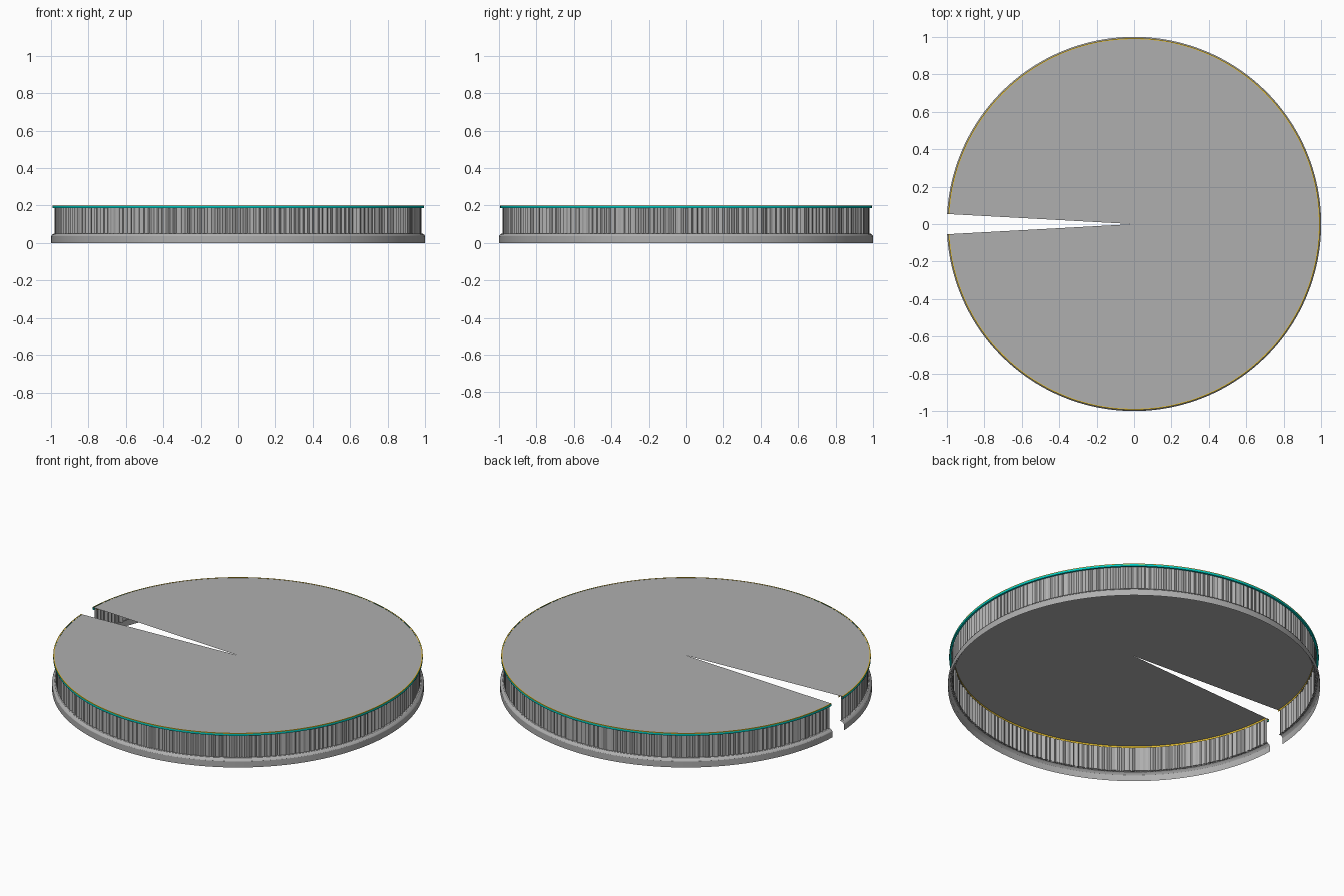
import bpy, math, random

if "Cube" in bpy.data.objects:
    bpy.data.objects.remove(bpy.data.objects["Cube"])

random.seed(4)
GAP = math.radians(3.1)          # half angle of the open wedge at -x
START, END = -math.pi + GAP, math.pi - GAP
GREY = (0.43, 0.43, 0.43, 1)
GOLD = (0.75, 0.5, 0.03, 1)
TEAL = (0.0, 0.6, 0.55, 1)


def make(name, verts, faces, color=GREY, smooth=False):
    mesh = bpy.data.meshes.new(name)
    mesh.from_pydata(verts, [], faces)
    mesh.update()
    obj = bpy.data.objects.new(name, mesh)
    bpy.context.collection.objects.link(obj)
    mat = bpy.data.materials.new(name + "_paint")
    mat.diffuse_color = color
    mat.use_nodes = True
    mat.node_tree.nodes["Principled BSDF"].inputs["Base Color"].default_value = mat.diffuse_color
    mesh.materials.append(mat)
    if smooth:
        bpy.context.view_layer.objects.active = obj
        obj.select_set(True)
        bpy.ops.object.shade_smooth_by_angle(angle=math.radians(30))
        obj.select_set(False)
    return obj


def sweep(name, profile, n=180, color=GREY, smooth=True):
    """Turn an open (radius, z) profile around z, leaving the wedge open."""
    verts, faces, k = [], [], len(profile)
    for i in range(n + 1):
        a = START + (END - START) * i / n
        verts += [(r * math.cos(a), r * math.sin(a), z) for r, z in profile]
    for i in range(n):
        for j in range(k - 1):
            p = i * k + j
            faces.append((p, p + k, p + k + 1, p + 1))
    return make(name, verts, faces, color, smooth)


# Flat top with a wedge cut out, as a fan
N = 180
angles = [START + (END - START) * i / N for i in range(N + 1)]
rim = [(0.988 * math.cos(a), 0.988 * math.sin(a), 0.199) for a in angles]
make("stage_top", [(0, 0, 0.199)] + rim, [(0, i, i + 1) for i in range(1, N + 1)])

# Coloured trim around the top edge
sweep("gold_edge", [(0.988, 0.2), (0.994, 0.2), (0.994, 0.196)], color=GOLD)
sweep("gold_inner_band", [(0.967, 0.198), (0.967, 0.187)], color=GOLD)
sweep("teal_band", [(0.994, 0.196), (0.994, 0.185), (0.983, 0.185)], color=TEAL)

# Pleated cloth with uneven folds
P = 440
verts = []
for i in range(P + 1):
    a = START + (END - START) * i / P
    if 0 < i < P:
        a += random.uniform(-0.004, 0.004)
    r = 0.981 - (i % 2) * random.uniform(0.003, 0.012)
    verts += [(r * math.cos(a), r * math.sin(a), z) for z in (0.045, 0.199)]
faces = [(2 * i, 2 * i + 2, 2 * i + 3, 2 * i + 1) for i in range(P)]
make("pleated_curtain", verts, faces)

# Base skirting with a bevelled upper lip
sweep("base_skirting", [(1.0, 0.0), (1.0, 0.036), (0.995, 0.044), (0.986, 0.05),
                        (0.974, 0.05)])
